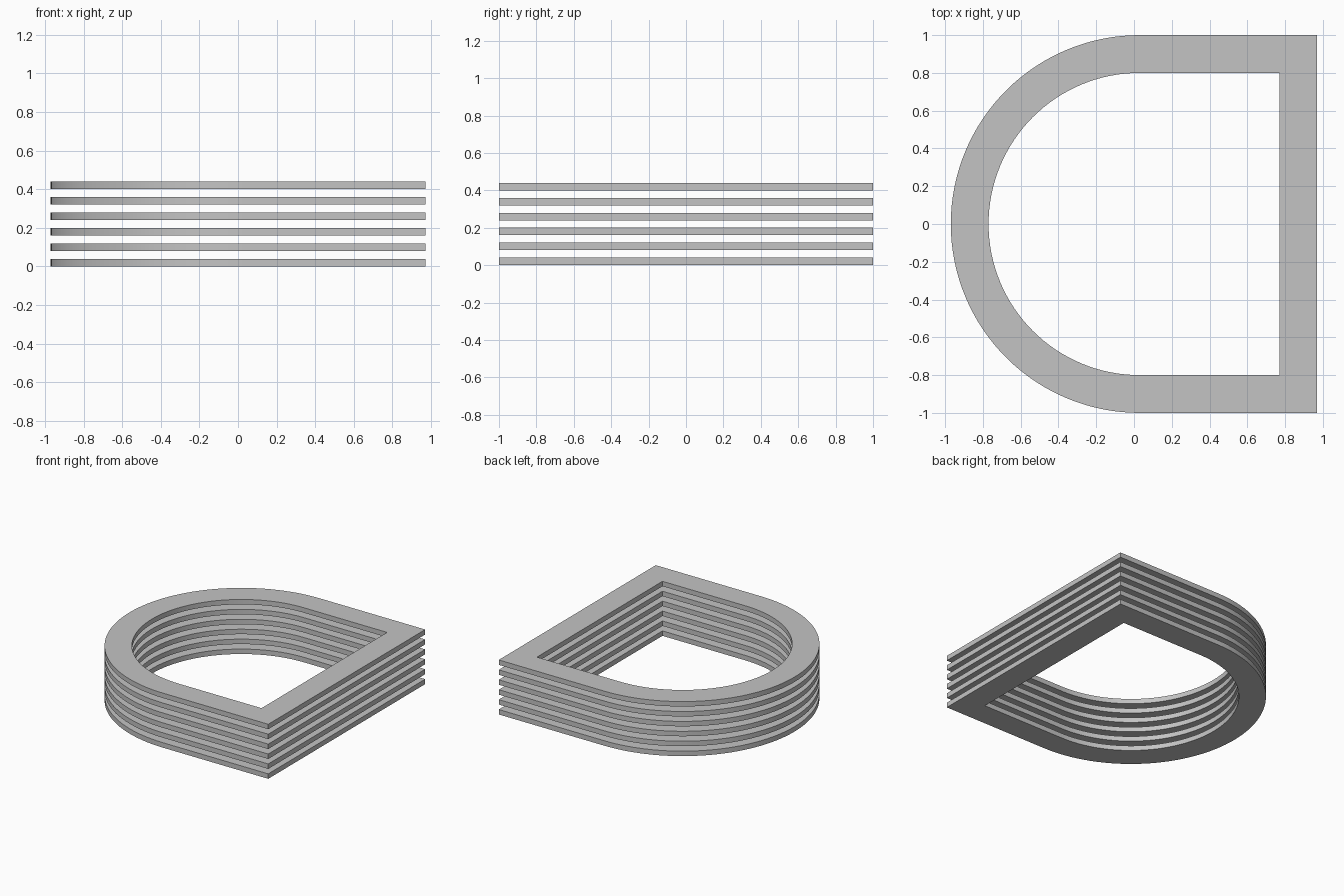
import bpy, bmesh, math

cube = bpy.data.objects.get("Cube")
if cube:
    bpy.data.objects.remove(cube, do_unlink=True)

LAYERS, THICK, STEP = 6, 0.04, 0.08
ARC_X, RIGHT, RADIUS, WIDTH, SEGS = 0.03, 0.97, 1.0, 0.2, 64

grey = bpy.data.materials.new("light_grey")
grey.use_nodes = True
colour = (0.55, 0.55, 0.55, 1)
grey.diffuse_color = colour
grey.node_tree.nodes["Principled BSDF"].inputs["Base Color"].default_value = colour


def d_outline(inset):
    """Half circle on the right side (-x), square corners on the left (+x)."""
    r = RADIUS - inset
    angles = [math.pi / 2 + math.pi * i / SEGS for i in range(SEGS + 1)]
    pts = [(ARC_X + r * math.cos(a), r * math.sin(a)) for a in angles]
    return pts + [(RIGHT - inset, -r), (RIGHT - inset, r)]


# One flat D-shaped ring, extruded to its thickness
mesh = bpy.data.meshes.new("d_ring")
bm = bmesh.new()
outer = [bm.verts.new((x, y, 0)) for x, y in d_outline(0)]
inner = [bm.verts.new((x, y, 0)) for x, y in d_outline(WIDTH)]
n = len(outer)
for i in range(n):
    j = (i + 1) % n
    bm.faces.new((outer[i], outer[j], inner[j], inner[i]))
top = bmesh.ops.extrude_face_region(bm, geom=bm.faces[:])["geom"]
bmesh.ops.translate(bm, vec=(0, 0, THICK),
                    verts=[v for v in top if isinstance(v, bmesh.types.BMVert)])
bmesh.ops.recalc_face_normals(bm, faces=bm.faces[:])
bm.to_mesh(mesh)
bm.free()
mesh.materials.append(grey)

# Stack of separate rings sharing the same mesh
rings = []
for k in range(LAYERS):
    ring = bpy.data.objects.new(f"ring_layer_{k + 1}", mesh)
    ring.location.z = k * STEP
    bpy.context.collection.objects.link(ring)
    rings.append(ring)

# Smooth curved walls, crisp edges
bpy.ops.object.select_all(action='DESELECT')
rings[0].select_set(True)
bpy.context.view_layer.objects.active = rings[0]
bpy.ops.object.shade_smooth_by_angle(angle=math.radians(30))
